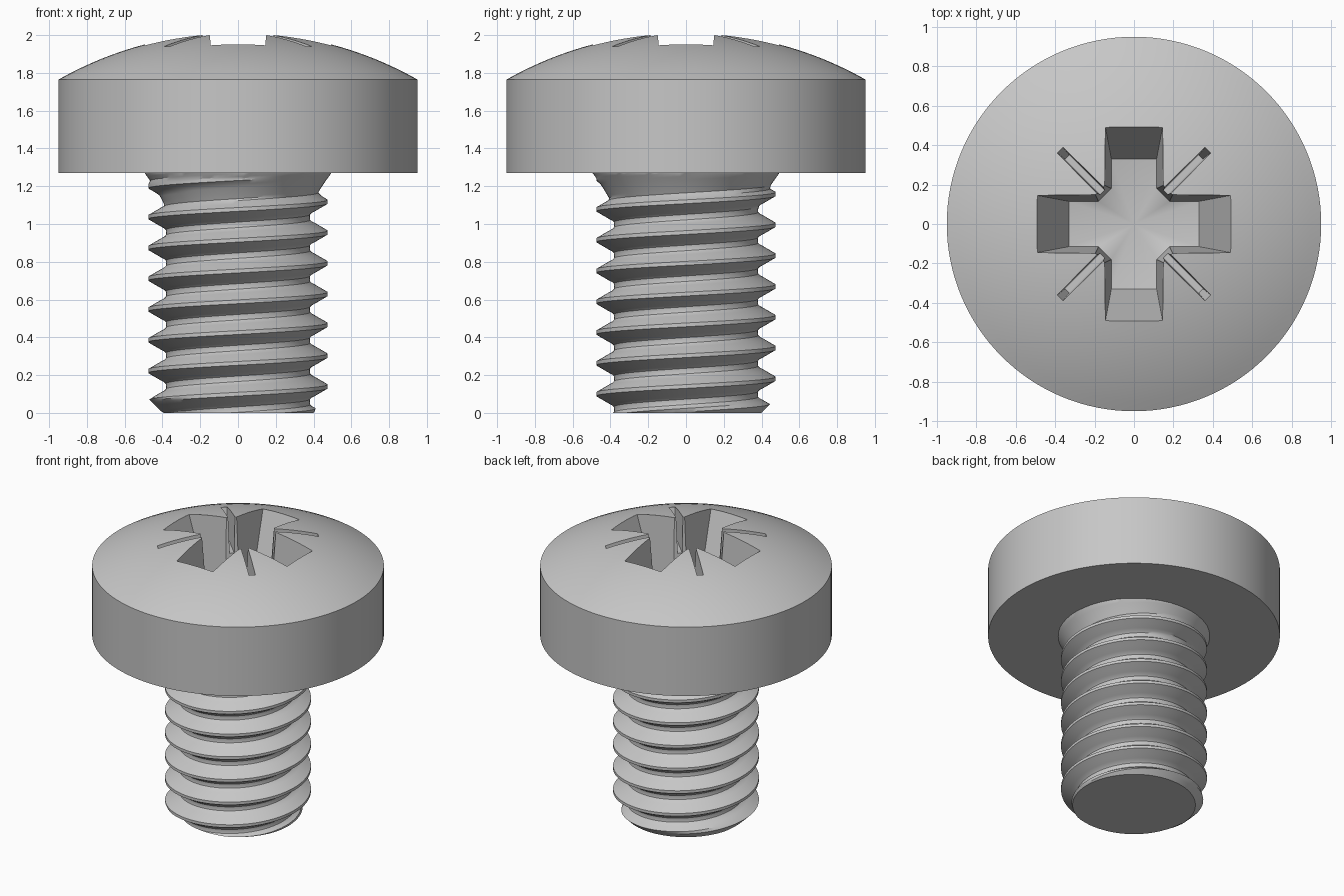
import bpy, bmesh, math
from mathutils import Matrix

if "Cube" in bpy.data.objects:
    bpy.data.objects.remove(bpy.data.objects["Cube"])

STEEL = (0.57, 0.57, 0.57, 1)
steel = bpy.data.materials.new("grey steel")
steel.use_nodes = True
steel.diffuse_color = STEEL
steel.node_tree.nodes["Principled BSDF"].inputs["Base Color"].default_value = STEEL

HEAD_R, HEAD_Z, RIM_Z, DOME_H = 0.95, 1.27, 1.765, 0.25
PITCH, CREST_Z = 0.163, 0.14


def finish(bm, name):
    bmesh.ops.recalc_face_normals(bm, faces=bm.faces)
    mesh = bpy.data.meshes.new(name)
    bm.to_mesh(mesh)
    bm.free()
    obj = bpy.data.objects.new(name, mesh)
    mesh.materials.append(steel)
    bpy.context.collection.objects.link(obj)
    return obj


def activate(obj):
    bpy.ops.object.select_all(action='DESELECT')
    obj.select_set(True)
    bpy.context.view_layer.objects.active = obj


def loft(bm, low, high, low_tip=None):
    """Closed solid between two loops, optionally with a pointed bottom."""
    a = [bm.verts.new(p) for p in low]
    b = [bm.verts.new(p) for p in high]
    n = len(a)
    tip = bm.verts.new(low_tip) if low_tip else None
    for i in range(n):
        j = (i + 1) % n
        bm.faces.new((a[i], a[j], b[j], b[i]))
        if tip:
            bm.faces.new((tip, a[j], a[i]))
    bm.faces.new(b)
    if not tip:
        bm.faces.new(a[::-1])


# Head: straight rim with a spherical dome
sphere_r = (HEAD_R ** 2 + DOME_H ** 2) / (2 * DOME_H)
rim_angle = math.asin(HEAD_R / sphere_r)
profile = [(0, HEAD_Z), (HEAD_R, HEAD_Z)]
for k in range(17):
    a = rim_angle * (1 - k / 16)
    profile.append((sphere_r * math.sin(a), RIM_Z + DOME_H - sphere_r * (1 - math.cos(a))))
bm = bmesh.new()
pts = [bm.verts.new((r, 0, z)) for r, z in profile]
edges = [bm.edges.new(pair) for pair in zip(pts, pts[1:])]
bmesh.ops.spin(bm, geom=pts + edges, cent=(0, 0, 0), axis=(0, 0, 1),
               angle=math.tau, steps=128, use_merge=False)
bmesh.ops.remove_doubles(bm, verts=bm.verts, dist=1e-5)
head = finish(bm, "screw_head")


# Cross recess with tapered arms, chamfered inner corners and a conical floor
def cross(length, width, corner, z):
    quarter = [(length, -width), (length, width), (corner - width, width), (width, corner - width)]
    loop = []
    for q in range(4):
        c, s = (1, 0, -1, 0)[q], (0, 1, 0, -1)[q]
        loop += [(x * c - y * s, x * s + y * c, z) for x, y in quarter]
    return loop


bm = bmesh.new()
loft(bm, cross(0.33, 0.115, 0.295, 1.5), cross(0.528, 0.152, 0.35, 2.05), (0, 0, 1.45))
recess = finish(bm, "recess_cutter")


# Narrow tapered slits on the diagonals
def slit_loop(inner, outer, half, z):
    return [(inner, -half, z), (outer, -half, z), (outer, half, z), (inner, half, z)]


bm = bmesh.new()
for q in range(4):
    before = set(bm.verts)
    loft(bm, slit_loop(0.15, 0.48, 0.015, 1.75), slit_loop(0.15, 0.56, 0.024, 2.05))
    turn = Matrix.Rotation(math.pi / 4 + q * math.pi / 2, 3, 'Z')
    bmesh.ops.rotate(bm, verts=[v for v in bm.verts if v not in before], matrix=turn)
slits = finish(bm, "slit_cutter")

activate(head)
for cutter in (recess, slits):
    mod = head.modifiers.new("cut", 'BOOLEAN')
    mod.operation, mod.solver, mod.object = 'DIFFERENCE', 'EXACT', cutter
    bpy.ops.object.modifier_apply(modifier=mod.name)
    bpy.data.objects.remove(cutter)

# Thread section: distance from the crest against radius
TOOTH = [(0, 0.475), (0.01, 0.475), (0.028, 0.444), (0.047, 0.411),
         (0.057, 0.392), (0.067, 0.382), (PITCH / 2, 0.379)]


def shank_radius(z, theta):
    phase = (z - CREST_Z) / PITCH - theta / math.tau
    d = abs(phase - round(phase)) * PITCH
    r = TOOTH[-1][1]
    for (d0, r0), (d1, r1) in zip(TOOTH, TOOTH[1:]):
        if d0 <= d <= d1:
            r = r0 + (r1 - r0) * (d - d0) / (d1 - d0)
            break
    # Run-out fillet under the head, chamfer at the tip
    u = min(max((z - 1.07) / 0.2, 0), 1)
    r = max(r, 0.38 + 0.115 * u ** 1.3)
    return min(r, 0.4 + z)


# Shank: a grid whose rows follow the helix, trimmed flat at both ends
steps = [d for d, _ in TOOTH] + [PITCH - d for d, _ in TOOTH[-2:0:-1]]
SEG, TURNS, SPAN = 96, 11, len(steps)
bm = bmesh.new()
grid = []
for i in range(SEG):
    theta = math.tau * i / SEG
    column = []
    for row in range(TURNS * SPAN):
        z = CREST_Z + PITCH * (row // SPAN - 3 + i / SEG) + steps[row % SPAN]
        z = min(max(z, 0), HEAD_Z + 0.004)
        r = shank_radius(z, theta)
        column.append(bm.verts.new((r * math.cos(theta), r * math.sin(theta), z)))
    grid.append(column)
for i in range(SEG):
    last = i == SEG - 1
    right, shift = (grid[0], SPAN) if last else (grid[i + 1], 0)
    for row in range(TURNS * SPAN - 1 - shift):
        k = row + shift
        bm.faces.new((grid[i][row], right[k], right[k + 1], grid[i][row + 1]))
bmesh.ops.remove_doubles(bm, verts=bm.verts, dist=1e-5)
bmesh.ops.dissolve_degenerate(bm, edges=bm.edges, dist=1e-5)
bmesh.ops.holes_fill(bm, edges=[e for e in bm.edges if e.is_boundary], sides=0)
shank = finish(bm, "threaded_shank")

for obj in (head, shank):
    activate(obj)
    bpy.ops.object.shade_smooth_by_angle(angle=math.radians(30))
